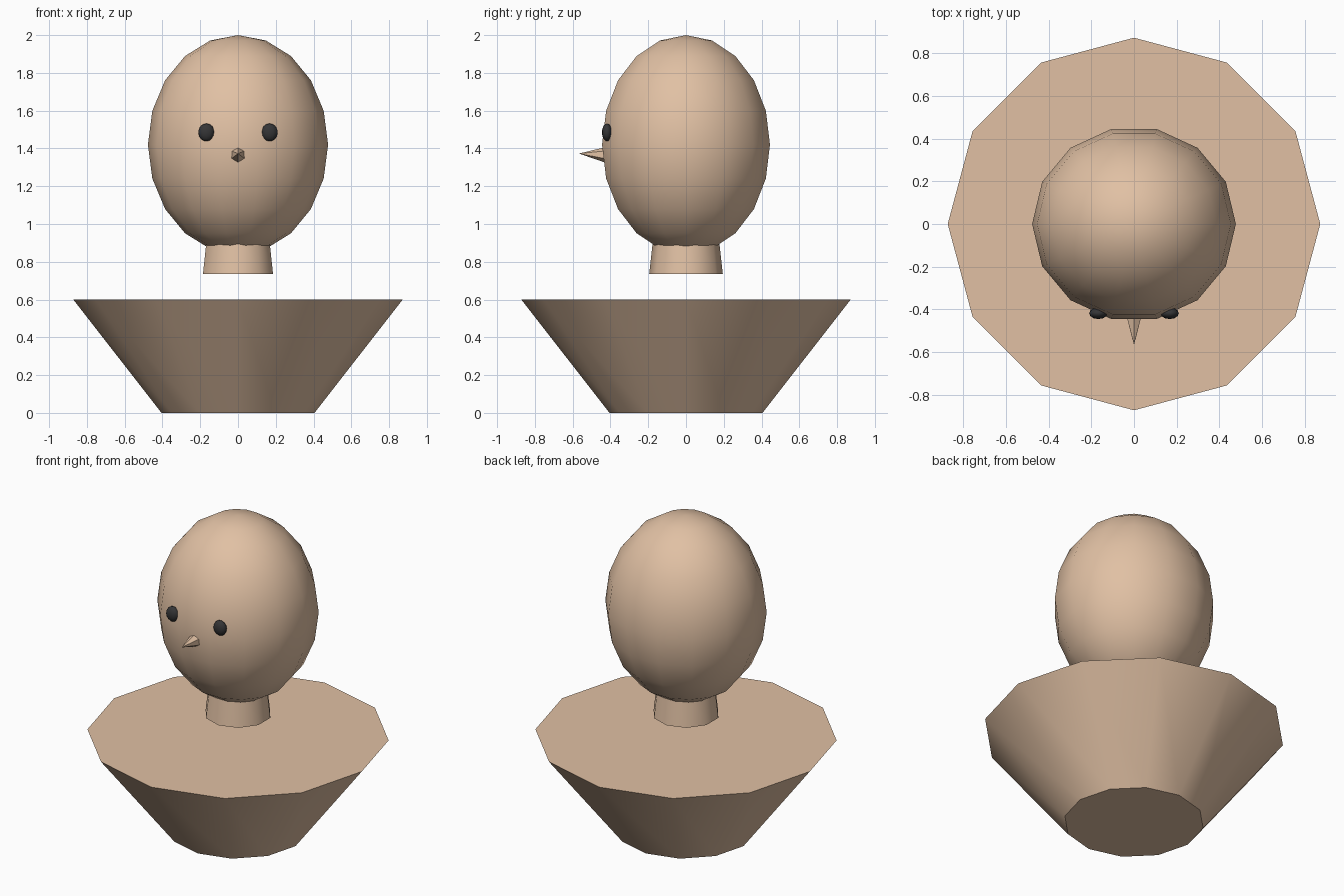
import bpy, math
from mathutils import Vector

if "Cube" in bpy.data.objects:
    bpy.data.objects.remove(bpy.data.objects["Cube"])


def material(name, rgb):
    m = bpy.data.materials.new(name)
    m.diffuse_color = (*rgb, 1)
    m.use_nodes = True
    m.node_tree.nodes["Principled BSDF"].inputs["Base Color"].default_value = m.diffuse_color
    return m


SKIN = material("warm beige", (0.75, 0.53, 0.37))
DARK = material("near black", (0.035, 0.035, 0.037))


def finish(name, mat, smooth):
    """Name the active object, colour it and set its shading."""
    ob = bpy.context.object
    ob.name = name
    ob.data.materials.append(mat)
    bpy.ops.object.transform_apply(location=True, rotation=True, scale=True)
    if smooth:
        bpy.ops.object.shade_smooth_by_angle(angle=math.radians(smooth))
    return ob


def frustum(name, sides, r1, r2, z1, z2):
    """Tapered column with a corner pointing along y."""
    bpy.ops.mesh.primitive_cone_add(vertices=sides, radius1=r1, radius2=r2,
                                    depth=z2 - z1, location=(0, 0, (z1 + z2) / 2))
    return finish(name, SKIN, 40)


def ellipsoid(name, mat, segs, rings, loc, size, turn=0):
    bpy.ops.mesh.primitive_uv_sphere_add(segments=segs, ring_count=rings, radius=1)
    ob = bpy.context.object
    ob.rotation_euler.z = turn
    bpy.ops.object.transform_apply(rotation=True)
    ob.scale, ob.location = size, loc
    ob = finish(name, mat, 0)
    bpy.ops.object.shade_smooth()
    return ob


# Shoulder block and neck
frustum("shoulders", 12, 0.872, 0.872, 0, 0.6)
for v in bpy.context.object.data.vertices:
    if v.co.z < 0.1:
        v.co.x *= 0.405 / 0.872
        v.co.y *= 0.405 / 0.872
bpy.ops.object.shade_smooth_by_angle(angle=math.radians(40))
frustum("neck", 10, 0.195, 0.171, 0.735, 0.95)

# Head: turn the sphere so that its corners lie on the x axis
bpy.ops.mesh.primitive_uv_sphere_add(segments=14, ring_count=10, radius=1)
head = bpy.context.object
first = max(head.data.vertices, key=lambda v: v.co.x - abs(v.co.z))
head.rotation_euler.z = -math.atan2(first.co.y, first.co.x)
bpy.ops.object.transform_apply(rotation=True)
head.scale, head.location = (0.477, 0.456, 0.58), (0, 0, 1.42)
finish("head", SKIN, 0)
bpy.ops.object.shade_smooth()

# Eyes
for side, label in ((-1, "right"), (1, "left")):
    ellipsoid(label + "_eye", DARK, 12, 8, (side * 0.167, -0.418, 1.485),
              (0.043, 0.027, 0.047))

# Nose: six-sided spike pointing forward and slightly up
base, tip = Vector((0, -0.42, 1.366)), Vector((0, -0.567, 1.373))
axis = tip - base
bpy.ops.mesh.primitive_cone_add(vertices=6, radius1=0.043, radius2=0,
                                depth=axis.length, location=(base + tip) / 2,
                                rotation=(math.atan2(-axis.y, axis.z), 0, 0))
finish("nose", SKIN, 0)
